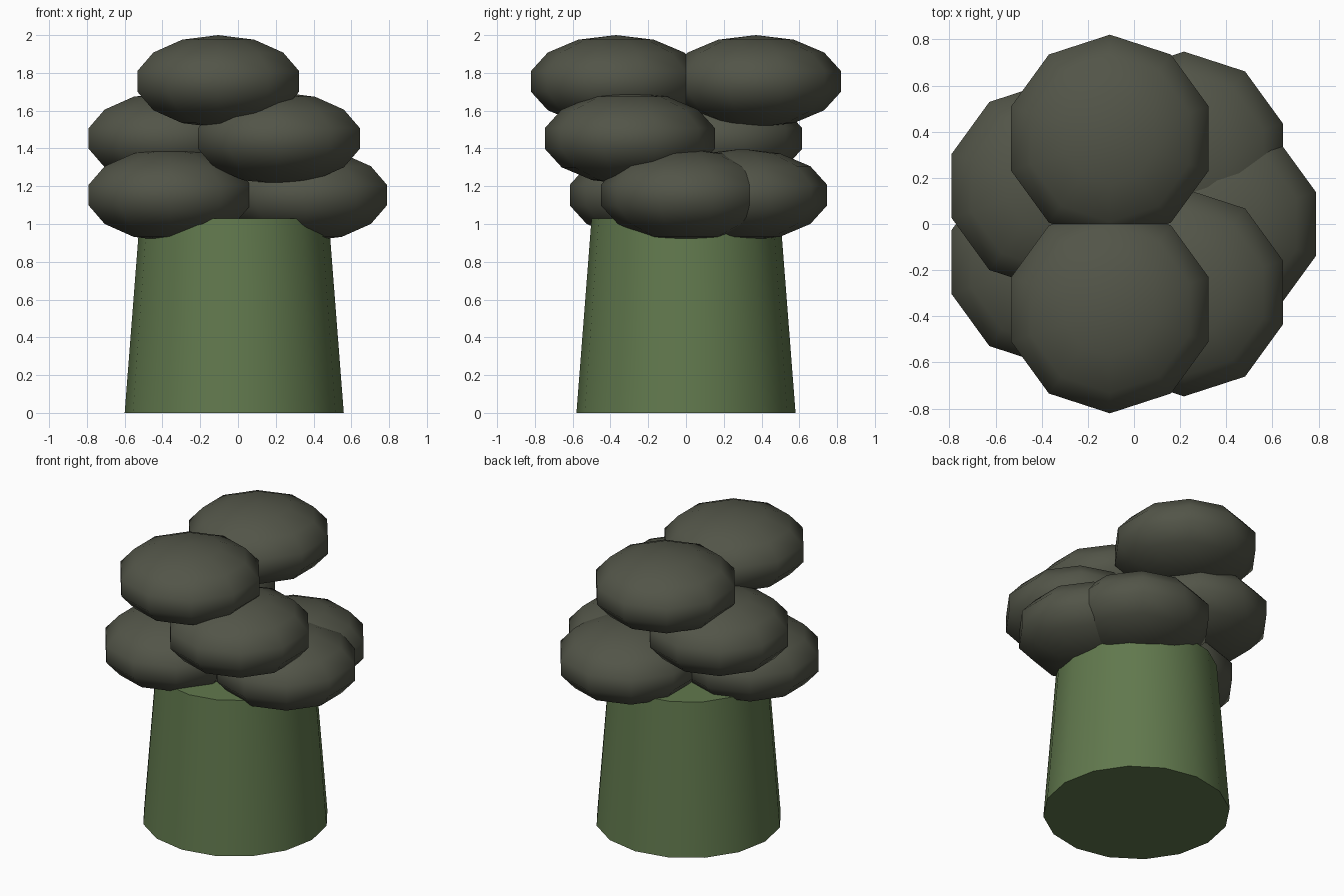
import bpy
from math import sin, cos, tau, radians

if "Cube" in bpy.data.objects:
    bpy.data.objects.remove(bpy.data.objects["Cube"])

CX = -0.02  # trunk axis, offset so the whole model is centred


def material(name, rgb):
    m = bpy.data.materials.new(name)
    m.diffuse_color = (*rgb, 1)
    m.use_nodes = True
    m.node_tree.nodes["Principled BSDF"].inputs["Base Color"].default_value = m.diffuse_color
    return m


def finish(name, mat, angle):
    ob = bpy.context.object
    ob.name = name
    ob.data.materials.append(mat)
    bpy.ops.object.shade_smooth_by_angle(angle=radians(angle))
    return ob


stem_green = material("stem_green", (0.12, 0.19, 0.075))
dark_green = material("dark_green", (0.085, 0.09, 0.065))

# Tapered stem
bpy.ops.mesh.primitive_cone_add(vertices=16, radius1=0.58, radius2=0.50,
                                depth=1.03, location=(CX, 0, 0.515))
finish("stem", stem_green, 40)

# Ring of seven flattened florets at three heights
low, mid, top = 1.153, 1.453, 1.755
for i, z in enumerate((low, low, top, mid, low, top, mid)):
    a = tau * i / 7
    bpy.ops.mesh.primitive_uv_sphere_add(
        segments=10, ring_count=7, radius=1,
        location=(CX + 0.38 * cos(a), 0.38 * sin(a), z))
    bpy.context.object.scale = (0.462, 0.462, 0.245)
    bpy.ops.object.transform_apply(location=False, rotation=False, scale=True)
    finish(f"floret_{i + 1}", dark_green, 80)
